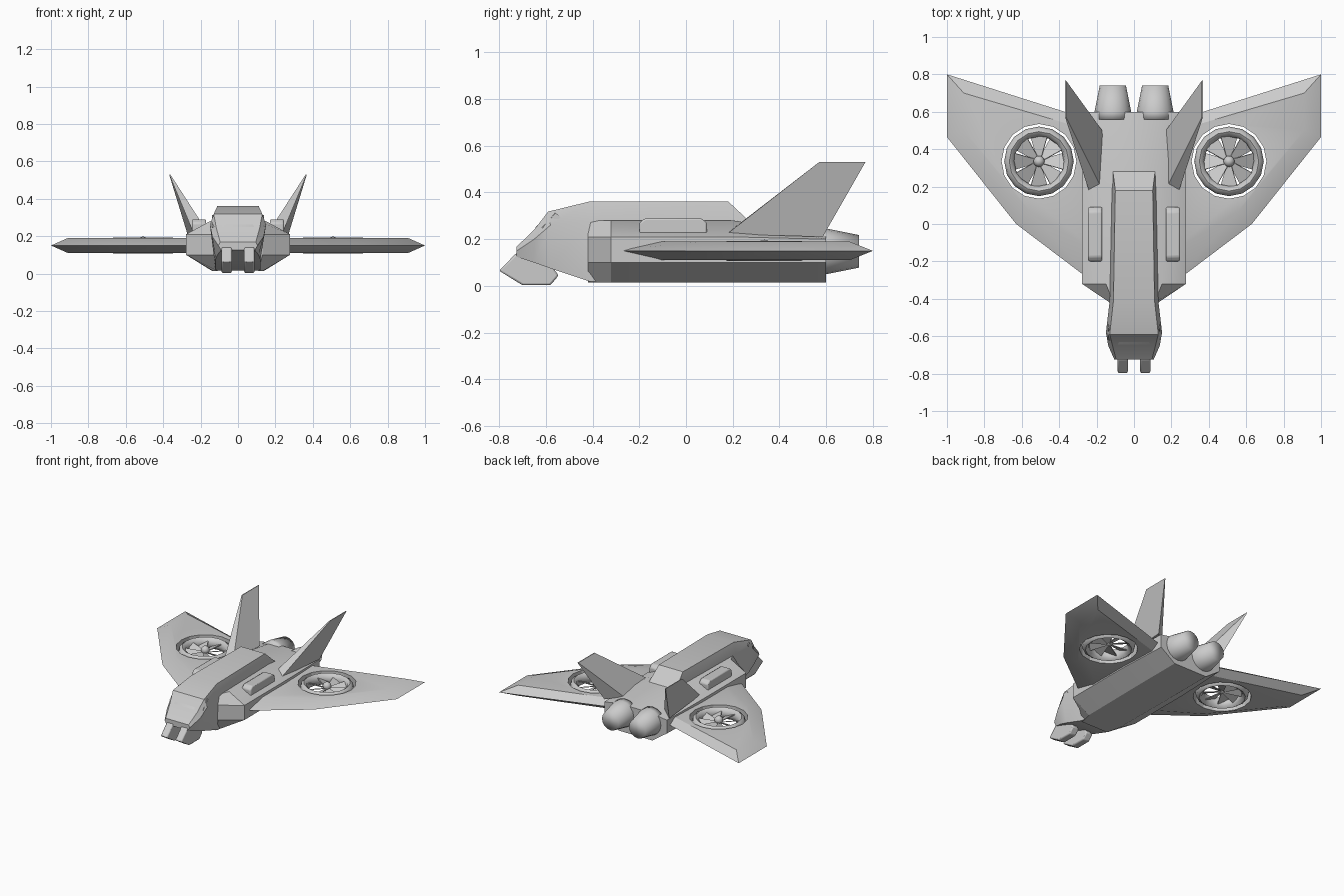
import bpy, bmesh, math
from mathutils import Matrix, Vector

if "Cube" in bpy.data.objects:
    bpy.data.objects.remove(bpy.data.objects["Cube"])

FAN = Vector((0.508, 0.335, 0.15))


def finish(name, bm, mirror=False, angle=30, bevel=0, cutter=None):
    bmesh.ops.recalc_face_normals(bm, faces=bm.faces)
    me = bpy.data.meshes.new(name)
    bm.to_mesh(me)
    bm.free()
    ob = bpy.data.objects.new(name, me)
    bpy.context.collection.objects.link(ob)
    bpy.ops.object.select_all(action='DESELECT')
    ob.select_set(True)
    bpy.context.view_layer.objects.active = ob
    if angle:
        bpy.ops.object.shade_smooth_by_angle(angle=math.radians(angle))
    if bevel:
        m = ob.modifiers.new("bevel", 'BEVEL')
        m.width, m.segments = bevel, 2
    if cutter:
        m = ob.modifiers.new("hole", 'BOOLEAN')
        m.operation, m.object, m.solver = 'DIFFERENCE', cutter, 'EXACT'
    if mirror:
        ob.modifiers.new("mirror", 'MIRROR')
    return ob


def loft(name, rings, **kw):
    bm = bmesh.new()
    vs = [[bm.verts.new(p) for p in r] for r in rings]
    n = len(vs[0])
    for a, b in zip(vs, vs[1:]):
        for i in range(n):
            j = (i + 1) % n
            bm.faces.new((a[i], a[j], b[j], b[i]))
    bm.faces.new(vs[0])
    bm.faces.new(vs[-1])
    return finish(name, bm, **kw)


def sym(y, half):
    """Closed cross-section from its right half, listed top to bottom."""
    right = [(x, y + dy, z) for x, z, dy in half]
    return right + [(-x, yy, z) for x, yy, z in reversed(right)]


def circle(c, r, n, axis='Z'):
    pts = []
    for i in range(n):
        a = 2 * math.pi * i / n
        u, v = r * math.cos(a), r * math.sin(a)
        pts.append((c[0] + u, c[1] + v, c[2]) if axis == 'Z' else (c[0] + u, c[1], c[2] + v))
    return pts


# Main hull: faceted, chamfered at the front
loft("hull", [
    sym(-0.42, [(0.11, 0.28, 0), (0.13, 0.21, 0), (0.13, 0.10, 0), (0.11, 0.015, 0)]),
    sym(-0.32, [(0.15, 0.28, 0), (0.278, 0.21, 0), (0.278, 0.10, 0), (0.135, 0.015, 0)]),
    sym(0.20, [(0.14, 0.28, 0), (0.278, 0.21, 0), (0.278, 0.10, 0), (0.14, 0.015, 0)]),
    sym(0.60, [(0.14, 0.22, 0), (0.26, 0.20, 0), (0.26, 0.10, 0), (0.14, 0.015, 0)]),
])

# Raised spine flowing into the cockpit nose
loft("cockpit_spine", [
    sym(0.30, [(0.115, 0.25, 0), (0.12, 0.20, 0), (0.12, 0.10, 0)]),
    sym(0.18, [(0.10, 0.362, 0), (0.12, 0.27, 0), (0.12, 0.05, 0)]),
    sym(-0.41, [(0.11, 0.362, 0), (0.13, 0.28, 0), (0.12, 0.018, 0)]),
    sym(-0.58, [(0.13, 0.318, -0.01), (0.15, 0.26, 0), (0.12, 0.075, 0)]),
    sym(-0.65, [(0.115, 0.24, 0), (0.138, 0.20, 0), (0.11, 0.10, 0)]),
    sym(-0.725, [(0.095, 0.168, 0), (0.105, 0.15, 0), (0.09, 0.125, 0)]),
])

# Visor strip across the cockpit
visor = [(-0.645, 0.25), (-0.585, 0.312), (-0.565, 0.295), (-0.62, 0.235)]
loft("visor", [[(x, y + abs(x) * k, z) for y, z in visor]
               for x, k in ((-0.14, 0.2), (-0.08, 0), (0.08, 0), (0.14, 0.2))])

# Twin chin guns
gun = [(-0.80, 0.065), (-0.725, 0.142), (-0.60, 0.12), (-0.545, 0.045),
       (-0.58, 0.003), (-0.70, 0.003)]
loft("chin_gun", [[(x, y, z) for y, z in gun] for x in (0.033, 0.088)],
     mirror=True, bevel=0.008)

# Wings with a round fan opening
cutter = loft("fan_hole_cutter",
              [circle((FAN.x, FAN.y, z), 0.2, 16) for z in (-0.1, 0.4)], angle=0)
cutter.hide_render = True
cutter.hide_viewport = False
cutter.display_type = 'WIRE'
edge = [(0.2, -0.325), (0.63, 0.0), (1.0, 0.465), (1.0, 0.8), (0.2, 0.546)]
flat = [(0.2, -0.15), (0.56, 0.07), (0.91, 0.5), (0.91, 0.7), (0.2, 0.49)]
loft("wing", [[(x, y, 0.11) for x, y in flat],
              [(x, y, 0.15) for x, y in edge],
              [(x, y, 0.19) for x, y in flat]], mirror=True, cutter=cutter)

# Fan shroud: tall rounded ring
bm = bmesh.new()
N, M = 16, 8
ring = []
for i in range(N):
    a = 2 * math.pi * i / N
    row = []
    for j in range(M):
        b = 2 * math.pi * j / M
        r = 0.159 + 0.027 * math.cos(b)
        row.append(bm.verts.new((FAN.x + r * math.cos(a), FAN.y + r * math.sin(a),
                                 FAN.z + 0.043 * math.sin(b))))
    ring.append(row)
for i in range(N):
    for j in range(M):
        p, q, k = ring[i], ring[(i + 1) % N], (j + 1) % M
        bm.faces.new((p[j], q[j], q[k], p[k]))
finish("fan_shroud", bm, mirror=True, angle=60)

# Fan blades: eight pitched tapered plates
bm = bmesh.new()
for i in range(8):
    rot = (Matrix.Translation(FAN) @ Matrix.Rotation(math.pi * i / 4, 4, 'Z')
           @ Matrix.Rotation(math.radians(25), 4, 'X'))
    lo, hi = [[bm.verts.new(rot @ Vector((x, y, z))) for x, y in
               ((0.015, -0.012), (0.142, -0.052), (0.142, 0.052), (0.015, 0.012))]
              for z in (-0.003, 0.003)]
    bm.faces.new(lo)
    bm.faces.new(hi)
    for a in range(4):
        b = (a + 1) % 4
        bm.faces.new((lo[a], lo[b], hi[b], hi[a]))
finish("fan_blades", bm, mirror=True)

# Fan hub
bm = bmesh.new()
bmesh.ops.create_uvsphere(bm, u_segments=12, v_segments=8, radius=0.03,
                          matrix=Matrix.Translation(FAN + Vector((0, 0, 0.018))))
finish("fan_hub", bm, mirror=True, angle=60)

# Canted tail fins: thick root narrowing to a thin tip
loft("tail_fin", [
    [(0.165, 0.175, 0.225), (0.24, 0.175, 0.222), (0.27, 0.585, 0.21), (0.17, 0.50, 0.225)],
    [(0.362, 0.57, 0.53), (0.368, 0.57, 0.53), (0.368, 0.768, 0.53), (0.362, 0.765, 0.53)],
], mirror=True)

# Shoulder pods along the hull
pod = [(-0.2, 0.18), (-0.2, 0.27), (-0.175, 0.29), (0.065, 0.29), (0.09, 0.27), (0.09, 0.18)]
loft("shoulder_pod", [[(x, y, z) for y, z in pod] for x in (0.17, 0.245)],
     mirror=True, bevel=0.008)

# Rear engine nozzles
loft("engine_nozzle", [circle((0.113, y, 0.148), r, 16, 'Y')
                       for y, r in ((0.56, 0.1), (0.6, 0.098), (0.74, 0.07))],
     mirror=True, angle=100)
